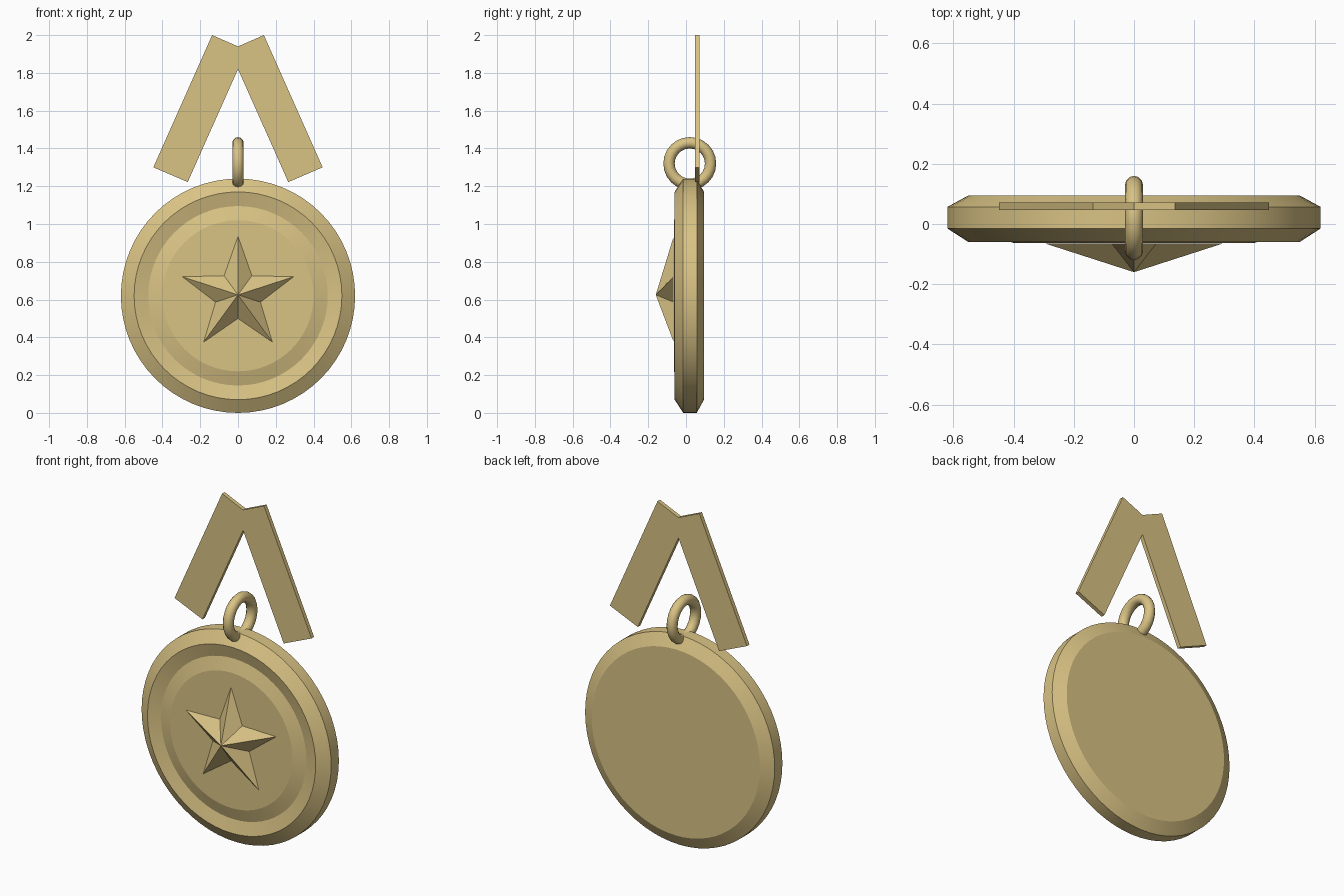
import bpy, bmesh, math
from mathutils import Vector

if "Cube" in bpy.data.objects:
    bpy.data.objects.remove(bpy.data.objects["Cube"])

gold = bpy.data.materials.new("pale gold")
gold.diffuse_color = (0.69, 0.54, 0.23, 1)
gold.use_nodes = True
gold.node_tree.nodes["Principled BSDF"].inputs["Base Color"].default_value = gold.diffuse_color
CZ = 0.62  # medal centre height


def finish(name, bm, smooth=None):
    bmesh.ops.recalc_face_normals(bm, faces=bm.faces)
    me = bpy.data.meshes.new(name)
    bm.to_mesh(me)
    bm.free()
    me.materials.append(gold)
    ob = bpy.data.objects.new(name, me)
    bpy.context.collection.objects.link(ob)
    if smooth:
        bpy.ops.object.select_all(action='DESELECT')
        ob.select_set(True)
        bpy.context.view_layer.objects.active = ob
        bpy.ops.object.shade_smooth_by_angle(angle=math.radians(smooth))
    return ob


# Medal disc: (radius, y) profile turned around the y axis
profile = [(0.40, -0.063), (0.475, -0.04), (0.55, -0.06), (0.62, -0.015),
           (0.62, 0.057), (0.55, 0.095)]
N = 64
bm = bmesh.new()
rings = [[bm.verts.new((r * math.sin(2 * math.pi * i / N), y,
                        CZ + r * math.cos(2 * math.pi * i / N)))
          for i in range(N)] for r, y in profile]
for a, b in zip(rings, rings[1:]):
    for i in range(N):
        j = (i + 1) % N
        bm.faces.new((a[i], a[j], b[j], b[i]))
bm.faces.new(rings[0])
bm.faces.new(rings[-1])
finish("medal_disc", bm, 15)

# Faceted five-pointed star
bm = bmesh.new()
outline = []
for i in range(10):
    r = 0.31 if i % 2 == 0 else 0.125
    a = math.pi * i / 5
    outline.append(bm.verts.new((r * math.sin(a), -0.065, CZ + 0.005 + r * math.cos(a))))
apex = bm.verts.new((0, -0.16, CZ + 0.005))
for i in range(10):
    bm.faces.new((outline[i], outline[(i + 1) % 10], apex))
bm.faces.new(outline)
finish("star", bm)

# Hanging ring
bpy.ops.mesh.primitive_torus_add(major_radius=0.11, minor_radius=0.03,
                                 major_segments=24, minor_segments=12,
                                 location=(0, 0.02, 1.32),
                                 rotation=(0, math.pi / 2, 0))
ring = bpy.context.object
ring.name = "hanging_ring"
ring.data.materials.append(gold)
bpy.ops.object.shade_smooth_by_angle(angle=math.radians(40))

# Two ribbon tails meeting at the top
half = [(0, 1.94), (0.137, 2.0), (0.448, 1.30), (0.266, 1.222), (0, 1.82)]
bm = bmesh.new()
pts = half + [(-x, z) for x, z in half[-2:0:-1]]
face = bm.faces.new([bm.verts.new((x, 0.047, z)) for x, z in pts])
ext = bmesh.ops.extrude_face_region(bm, geom=[face])
bmesh.ops.translate(bm, vec=Vector((0, 0.024, 0)),
                    verts=[v for v in ext["geom"] if isinstance(v, bmesh.types.BMVert)])
finish("ribbon", bm)
